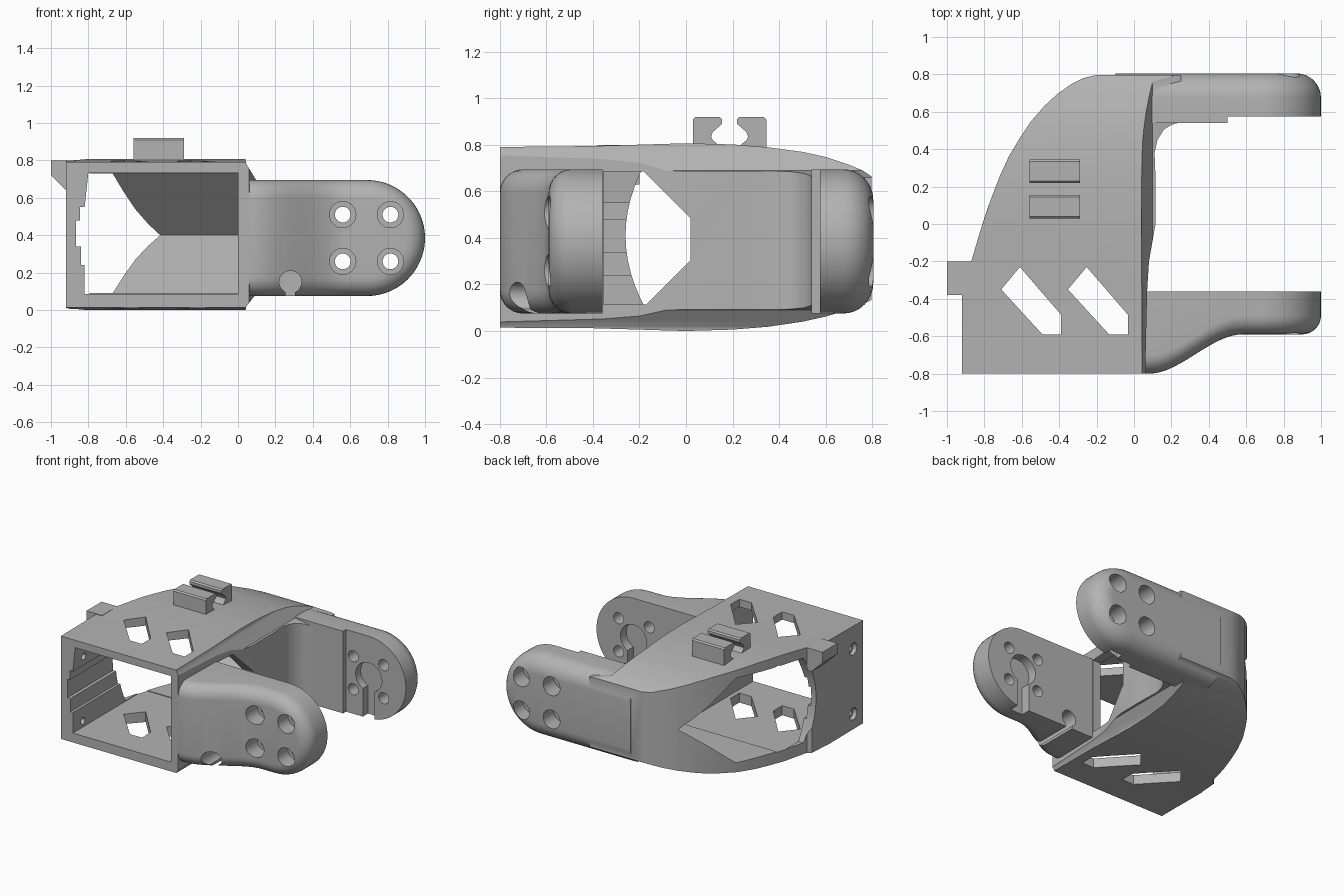
import bpy, bmesh, math

if "Cube" in bpy.data.objects:
    bpy.data.objects.remove(bpy.data.objects["Cube"])

grey = bpy.data.materials.new("plain grey")
grey.diffuse_color = (0.45, 0.45, 0.45, 1)
grey.use_nodes = True
grey.node_tree.nodes["Principled BSDF"].inputs["Base Color"].default_value = grey.diffuse_color


def finish(name, bm):
    bmesh.ops.recalc_face_normals(bm, faces=bm.faces[:])
    me = bpy.data.meshes.new(name)
    bm.to_mesh(me)
    bm.free()
    me.materials.append(grey)
    ob = bpy.data.objects.new(name, me)
    bpy.context.scene.collection.objects.link(ob)
    return ob


def prism(name, pts, axis, a, b):
    """Extrude a 2D outline along an axis from a to b."""
    place = {'x': lambda p, t: (t, p[0], p[1]),
             'y': lambda p, t: (p[0], t, p[1]),
             'z': lambda p, t: (p[0], p[1], t)}[axis]
    bm = bmesh.new()
    lo = [bm.verts.new(place(p, a)) for p in pts]
    hi = [bm.verts.new(place(p, b)) for p in pts]
    bm.faces.new(lo)
    bm.faces.new(hi[::-1])
    n = len(pts)
    for i in range(n):
        j = (i + 1) % n
        bm.faces.new((lo[i], lo[j], hi[j], hi[i]))
    return finish(name, bm)


def circle(u, v, r, n=32):
    return [(u + r * math.cos(2 * math.pi * i / n), v + r * math.sin(2 * math.pi * i / n)) for i in range(n)]


def rect(u0, v0, u1, v1):
    return [(u0, v0), (u1, v0), (u1, v1), (u0, v1)]


def combine(ob, other, op):
    """Apply a boolean and throw the second object away."""
    mod = ob.modifiers.new("bool", 'BOOLEAN')
    mod.operation, mod.solver, mod.object = op, 'EXACT', other
    dg = bpy.context.evaluated_depsgraph_get()
    me = bpy.data.meshes.new_from_object(ob.evaluated_get(dg))
    ob.modifiers.clear()
    ob.data = me
    bpy.data.objects.remove(other)


ZC, R, TIP = 0.385, 0.31, 0.69


def arm(name, x0, inner, outer, fillet):
    """Round-ended plate with a rounded outer rim; outer(x) is its outer face."""
    side = 1 if outer(TIP) > inner else -1
    rings = [(0, None)]
    for k in range(9):
        a = math.pi / 2 * k / 8
        rings.append((fillet * (1 - math.cos(a)), fillet * (1 - math.sin(a))))
    bm = bmesh.new()
    loops = []
    for ins, back in rings:
        r = R - ins
        half = [(x0 + (TIP - x0) * i / 24, r) for i in range(24)]
        half += [(TIP + r * math.sin(t), r * math.cos(t))
                 for t in (math.pi / 2 * (i / 16.5) for i in range(17))]
        pts = half + [(x, -z) for x, z in reversed(half)]
        loops.append([bm.verts.new((x, inner if back is None else outer(x) - side * back, ZC + z))
                      for x, z in pts])
    n = len(loops[0])
    for l0, l1 in zip(loops, loops[1:]):
        for i in range(n):
            j = (i + 1) % n
            bm.faces.new((l0[i], l0[j], l1[j], l1[i]))
    for l in (loops[0], loops[-1]):
        for i in range(n // 2 - 1):
            bm.faces.new((l[i], l[i + 1], l[n - 2 - i], l[n - 1 - i]))
    return finish(name, bm)


def front_outer(x):
    t = min(1, max(0, (x - 0.08) / 0.5))
    return -0.80 + 0.21 * t * t * (3 - 2 * t)


# Body: plan outline trimmed by side and front silhouettes
plan = [(-0.92, -0.80), (0.06, -0.80), (0.07, -0.36), (0.08, -0.20), (0.115, 0.0),
        (0.115, 0.25), (0.11, 0.38), (0.125, 0.45), (0.16, 0.505), (0.20, 0.53), (0.25, 0.545),
        (0.25, 0.797), (-0.20, 0.797), (-0.27, 0.78), (-0.34, 0.745), (-0.41, 0.695),
        (-0.48, 0.63), (-0.55, 0.55), (-0.61, 0.46), (-0.67, 0.36), (-0.72, 0.25),
        (-0.77, 0.12), (-0.82, -0.03), (-0.87, -0.20), (-0.90, -0.22), (-0.915, -0.36), (-0.92, -0.38)]
body = prism("bracket", plan, 'z', -0.1, 1.0)
under = [(-0.9, 0.015), (-0.4, 0.012), (0.0, 0.0), (0.2, 0.006), (0.35, 0.018), (0.5, 0.04),
         (0.6, 0.062), (0.7, 0.092), (0.76, 0.115), (0.85, 0.16)]
over = [(0.85, 0.63), (0.76, 0.69), (0.7, 0.715), (0.6, 0.748), (0.5, 0.77), (0.35, 0.79),
        (0.2, 0.802), (0.0, 0.807), (-0.4, 0.795), (-0.9, 0.79)]
combine(body, prism("side_trim", under + over, 'x', -1.2, 0.6), 'INTERSECT')
front = [(-1.1, -0.1), (0.02, -0.1), (0.045, 0.02), (0.10, 0.09), (0.35, 0.13),
         (0.35, 0.64), (0.10, 0.69), (0.045, 0.78), (0.02, 0.9), (-1.1, 0.9)]
combine(body, prism("front_trim", front, 'y', -1, 1), 'INTERSECT')

# Two side arms
combine(body, arm("front_arm", 0.03, -0.36, front_outer, 0.10), 'UNION')
combine(body, arm("back_arm", -0.1, 0.54, lambda x: 0.805, 0.13), 'UNION')


def cut(pts, axis, a, b):
    combine(body, prism("cutter", pts, axis, a, b), 'DIFFERENCE')


# Front pocket with a stepped left wall
cut([(-0.82, 0.085), (0.0, 0.085), (0.0, 0.735), (-0.80, 0.735), (-0.82, 0.55), (-0.845, 0.55),
     (-0.845, 0.48), (-0.865, 0.48), (-0.865, 0.34), (-0.84, 0.34), (-0.84, 0.24), (-0.82, 0.24)],
    'y', -0.9, 0.05)
# Wedge-shaped rear pocket, open on the left with a curved panel edge
edge = [(-0.26 + 0.09 * ((i - 6) / 6) ** 2, 0.73 - 0.64 * i / 12) for i in range(13)]
cut(edge + [(0.36, 0.09), (0.69, 0.40), (0.36, 0.73)], 'x', -1.2, 0.015)
# Right wall opening
cut([(-0.355, 0.115), (-0.17, 0.115), (0.02, 0.305), (0.02, 0.485), (-0.18, 0.685), (-0.355, 0.685)],
    'x', -0.1, 0.3)
# Slanted windows through roof and floor
for dx in (0, 0.357):
    cut([(x + dx, y) for x, y in ((-0.61, -0.23), (-0.39, -0.485), (-0.39, -0.59),
                                  (-0.49, -0.59), (-0.71, -0.35))], 'z', -0.2, 1.1)
# Arm screw holes with counterbores
for x in (0.56, 0.815):
    for z in (0.26, 0.51):
        cut(circle(x, z, 0.042), 'y', -1, 1)
        cut(circle(x, z, 0.07), 'y', -0.9, -0.47)
        cut(circle(x, z, 0.07), 'y', 0.68, 1)
# Back arm step, keyhole recesses inside both arms
cut(rect(0.5, -0.1, 1.2, 0.9), 'y', 0.45, 0.575)
for a, b in ((0.46, 0.635), (-0.43, -0.25)):
    cut(circle(TIP, ZC, 0.11), 'y', a, b)
    cut(rect(TIP - 0.05, -0.1, TIP + 0.05, ZC), 'y', a, b)
# Cable notch under the front arm
cut(circle(0.28, 0.15, 0.06), 'y', -0.95, -0.25)
cut(rect(0.255, -0.1, 0.305, 0.15), 'y', -0.95, -0.25)
# Left panel screw holes
for z in (0.13, 0.62):
    cut(circle(-0.68, z, 0.025, 20), 'x', -1.1, -0.7)
    cut(circle(-0.68, z, 0.045, 20), 'x', -1.1, -0.89)

# Cable clip on the roof: two mirrored jaws
jaw = [(0.03, 0.78), (0.03, 0.91), (0.04, 0.92), (0.145, 0.92), (0.155, 0.91), (0.155, 0.89),
       (0.115, 0.855), (0.108, 0.835), (0.115, 0.82), (0.14, 0.80), (0.14, 0.78)]
prism("clip_jaw_front", jaw, 'x', -0.56, -0.29)
prism("clip_jaw_back", [(0.375 - y, z) for y, z in jaw], 'x', -0.56, -0.29)

# Tab on the left panel
prism("side_tab", [(-1.0, 0.80), (-1.0, 0.72), (-0.91, 0.63), (-0.87, 0.63), (-0.87, 0.80)],
      'y', -0.38, -0.20)

# Smooth the curved faces
for ob in bpy.context.scene.objects:
    ob.select_set(True)
bpy.context.view_layer.objects.active = body
bpy.ops.object.shade_smooth_by_angle(angle=math.radians(30))
